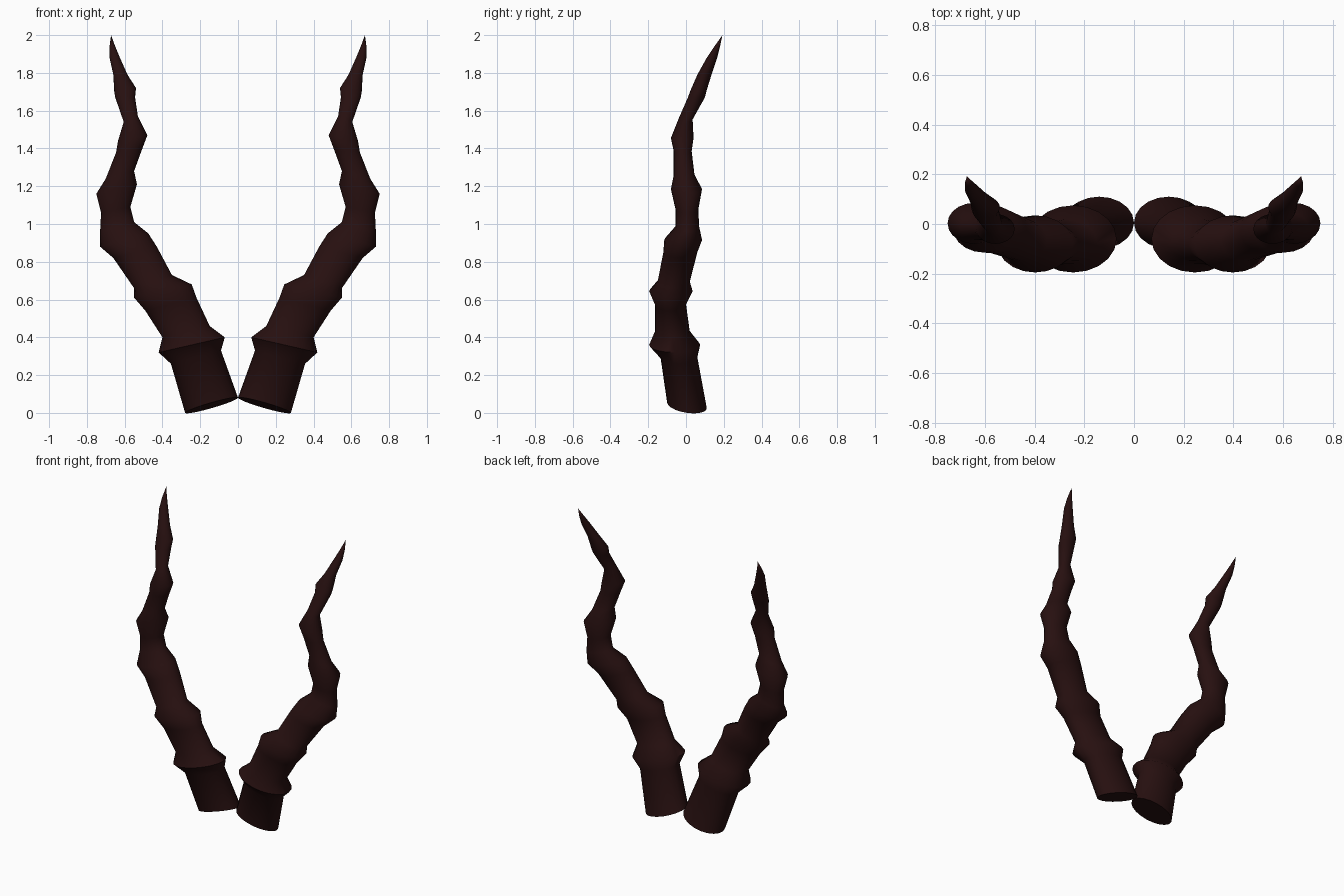
import bpy
import bmesh
import math
from mathutils import Vector

SIDES = 20

# Horn cross-sections, base to tip:
# inner edge (x, z), outer edge (x, z), front and back y
RINGS = [
    ((.00, .08), (.28, .00), (-.10, .11)),
    ((.09, .33), (.355, .26), (-.135, .06)),
    ((.07, .40), (.42, .32), (-.195, .075)),    # first ridge
    ((.15, .46), (.40, .40), (-.165, .02)),
    ((.22, .61), (.49, .54), (-.165, .00)),
    ((.245, .68), (.55, .61), (-.195, .035)),   # second ridge
    ((.35, .73), (.55, .66), (-.15, .02)),
    ((.43, .88), (.66, .82), (-.12, .06)),
    ((.475, .95), (.73, .88), (-.115, .085)),   # third ridge
    ((.55, 1.01), (.73, .96), (-.055, .07)),
    ((.57, 1.09), (.725, 1.06), (-.055, .065)),
    ((.535, 1.21), (.75, 1.16), (-.08, .085)),  # fourth ridge
    ((.55, 1.28), (.70, 1.24), (-.065, .045)),
    ((.51, 1.39), (.645, 1.38), (-.065, .03)),
    ((.48, 1.47), (.635, 1.44), (-.08, .04)),   # fifth ridge
    ((.53, 1.57), (.605, 1.54), (-.04, .035)),
    ((.545, 1.67), (.65, 1.67), (.01, .10)),
    ((.54, 1.72), (.655, 1.70), (.025, .11)),   # sixth ridge
    ((.585, 1.79), (.66, 1.79), (.06, .135)),
    ((.625, 1.88), (.68, 1.88), (.11, .165)),
    ((.65, 1.94), (.68, 1.94), (.15, .18)),
]
TIP = (.672, .193, 2)


def make_material(name, color):
    mat = bpy.data.materials.new(name)
    mat.use_nodes = True
    mat.diffuse_color = color
    shader = mat.node_tree.nodes["Principled BSDF"]
    shader.inputs["Base Color"].default_value = color
    return mat


def ring_points(inner, outer, depth, lean):
    """Points of a tilted ellipse spanning the inner, outer, front and back edges."""
    a = Vector((inner[0], 0, inner[1]))
    b = Vector((outer[0], 0, outer[1]))
    front, back = depth
    center = (a + b) / 2 + Vector((0, (front + back) / 2, 0))
    across = (b - a) / 2
    along = Vector((0, (back - front) / 2, -lean))
    for i in range(SIDES):
        t = math.tau * i / SIDES
        yield center + across * math.cos(t) + along * math.sin(t)


def make_horn(name, side, material):
    """Skin the cross-sections into one closed horn; side is +1 left, -1 right."""
    bm = bmesh.new()

    def add(p):
        return bm.verts.new((p[0] * side, p[1], p[2]))

    loops = []
    for k, (inner, outer, depth) in enumerate(RINGS):
        lean = .015 if k == 0 else 0
        loops.append([add(p) for p in ring_points(inner, outer, depth, lean)])

    # Side walls
    for low, high in zip(loops, loops[1:]):
        for i in range(SIDES):
            j = (i + 1) % SIDES
            bm.faces.new((low[i], low[j], high[j], high[i]))

    # Pointed tip and flat base
    tip = add(TIP)
    for i in range(SIDES):
        bm.faces.new((loops[-1][i], loops[-1][(i + 1) % SIDES], tip))
    bm.faces.new(loops[0])

    bmesh.ops.recalc_face_normals(bm, faces=bm.faces)
    mesh = bpy.data.meshes.new(name)
    bm.to_mesh(mesh)
    bm.free()
    mesh.materials.append(material)
    horn = bpy.data.objects.new(name, mesh)
    bpy.context.collection.objects.link(horn)

    bpy.ops.object.select_all(action='DESELECT')
    horn.select_set(True)
    bpy.context.view_layer.objects.active = horn
    bpy.ops.object.shade_smooth_by_angle(angle=math.radians(60))
    return horn


default_cube = bpy.data.objects.get("Cube")
if default_cube:
    bpy.data.objects.remove(default_cube, do_unlink=True)

horn_brown = make_material("dark horn brown", (.02, .005, .005, 1))
make_horn("left_horn", 1, horn_brown)
make_horn("right_horn", -1, horn_brown)
